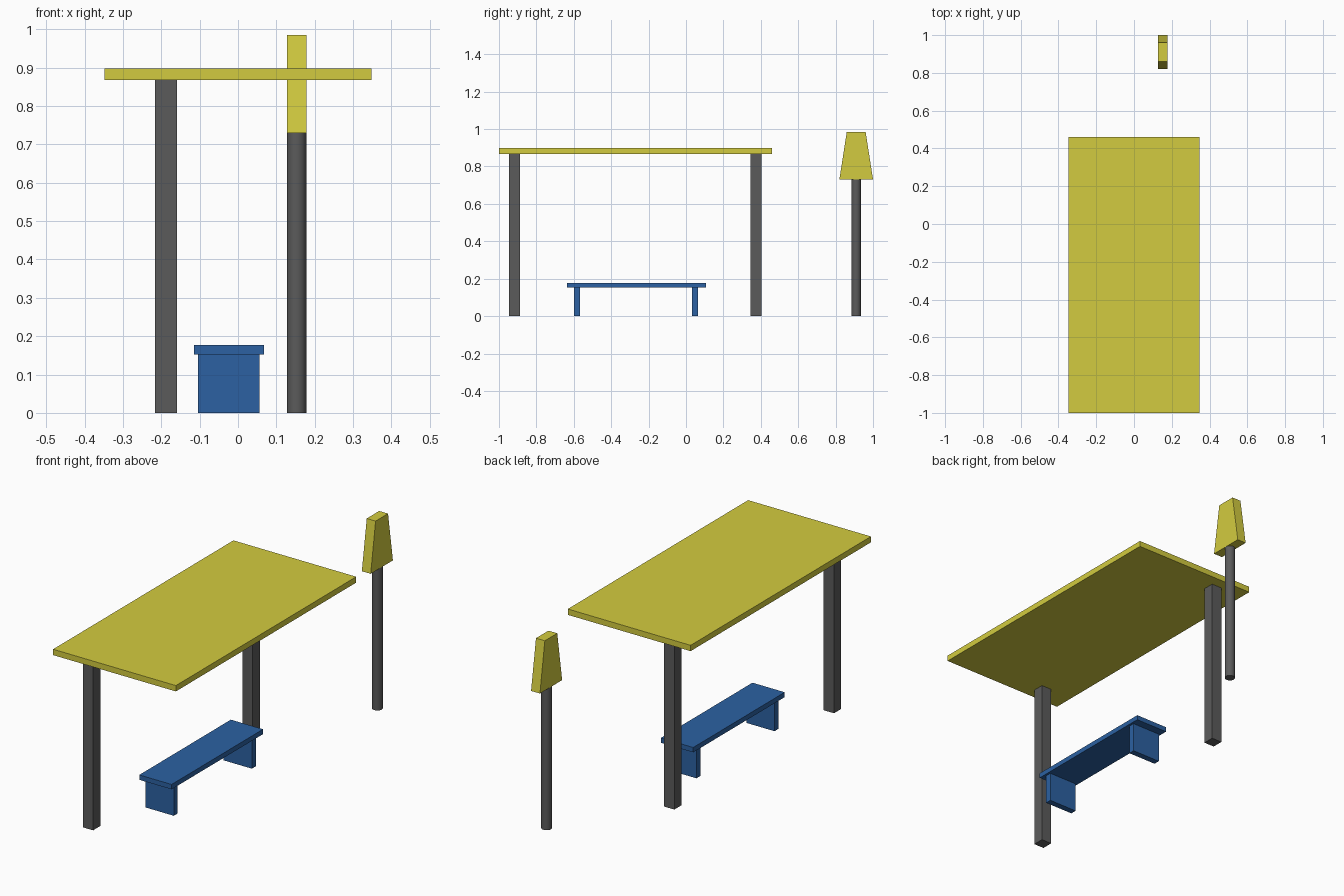
import bpy, bmesh, math

if "Cube" in bpy.data.objects:
    bpy.data.objects.remove(bpy.data.objects["Cube"])


def material(name, color):
    m = bpy.data.materials.new(name)
    m.diffuse_color = (*color, 1)
    m.use_nodes = True
    m.node_tree.nodes["Principled BSDF"].inputs["Base Color"].default_value = m.diffuse_color
    return m


yellow = material("yellow_paint", (0.65, 0.60, 0.05))
blue = material("blue_paint", (0.025, 0.12, 0.36))
dark = material("dark_metal", (0.105, 0.105, 0.105))


def add(name, bm, mat):
    mesh = bpy.data.meshes.new(name)
    bmesh.ops.recalc_face_normals(bm, faces=bm.faces)
    bm.to_mesh(mesh)
    bm.free()
    mesh.materials.append(mat)
    ob = bpy.data.objects.new(name, mesh)
    bpy.context.collection.objects.link(ob)
    return ob


def box(name, x, y, z, mat, taper=1.0):
    """Box from (min, max) ranges; taper narrows the top along y."""
    bm = bmesh.new()
    bmesh.ops.create_cube(bm, size=1)
    for v in bm.verts:
        ty = taper if v.co.z > 0 else 1.0
        v.co.x = sum(x) / 2 + v.co.x * (x[1] - x[0])
        v.co.y = sum(y) / 2 + v.co.y * (y[1] - y[0]) * ty
        v.co.z = sum(z) / 2 + v.co.z * (z[1] - z[0])
    return add(name, bm, mat)


# Shelter: roof slab on two square posts
box("roof", (-0.348, 0.348), (-1.0, 0.46), (0.868, 0.898), yellow)
for label, y in (("front", -0.917), ("back", 0.375)):
    box(label + "_post", (-0.217, -0.159), (y - 0.029, y + 0.029), (0, 0.868), dark)

# Bench: seat on two panel legs
box("seat", (-0.115, 0.068), (-0.635, 0.106), (0.152, 0.177), blue)
for label, y in (("front", -0.584), ("back", 0.048)):
    box(label + "_leg", (-0.104, 0.056), (y - 0.016, y + 0.016), (0, 0.152), blue)

# Sign: tapered board on a round pole
box("sign_board", (0.128, 0.178), (0.82, 1.0), (0.73, 0.985), yellow, taper=0.56)
bpy.ops.mesh.primitive_cylinder_add(vertices=32, radius=0.025, depth=0.73,
                                    location=(0.153, 0.91, 0.365))
pole = bpy.context.object
pole.name = "sign_pole"
pole.data.materials.append(dark)
bpy.ops.object.shade_smooth_by_angle(angle=math.radians(30))
